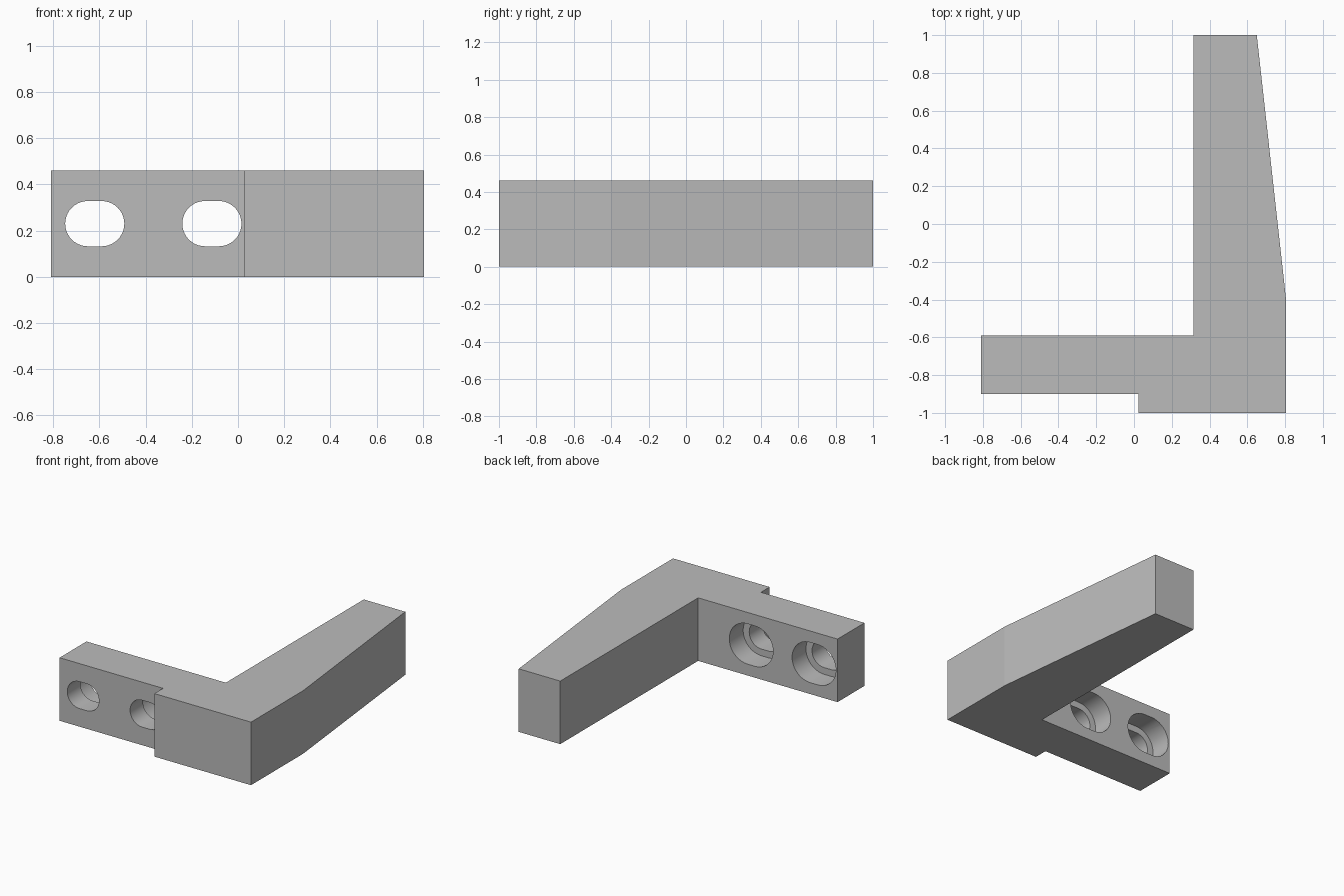
import bpy
import bmesh
from math import cos, sin, pi, radians
from mathutils import Vector

old = bpy.data.objects.get("Cube")
if old:
    bpy.data.objects.remove(old, do_unlink=True)

HEIGHT = 0.46
BACK, FRONT, LEDGE = -0.59, -0.90, -0.75

grey = bpy.data.materials.new("plain_grey")
grey.use_nodes = True
colour = (0.5, 0.5, 0.5, 1)
grey.diffuse_color = colour
grey.node_tree.nodes["Principled BSDF"].inputs["Base Color"].default_value = colour


def prism(name, outline, sweep):
    """Extrude a closed outline along a vector into a solid."""
    bm = bmesh.new()
    face = bm.faces.new([bm.verts.new(p) for p in outline])
    result = bmesh.ops.extrude_face_region(bm, geom=[face])
    moved = [v for v in result["geom"] if isinstance(v, bmesh.types.BMVert)]
    bmesh.ops.translate(bm, verts=moved, vec=Vector(sweep))
    bmesh.ops.recalc_face_normals(bm, faces=bm.faces)
    mesh = bpy.data.meshes.new(name)
    bm.to_mesh(mesh)
    bm.free()
    mesh.materials.append(grey)
    obj = bpy.data.objects.new(name, mesh)
    bpy.context.collection.objects.link(obj)
    return obj


def slot(name, x, radius, y_start, y_end, steps=20):
    """Round-ended slot cutter running along y."""
    outline = []
    for side in (1, -1):
        for i in range(steps + 1):
            a = -pi / 2 + pi * i / steps
            outline.append((x + side * (0.03 + radius * cos(a)), y_start,
                            HEIGHT / 2 + side * radius * sin(a)))
    return prism(name, outline, (0, y_end - y_start, 0))


# Angled bracket: mounting flange, stepped front pad and tapering arm
plan = [(-0.81, FRONT), (0.025, FRONT), (0.025, -1), (0.805, -1), (0.805, -0.4),
        (0.65, 1), (0.315, 1), (0.315, BACK), (-0.81, BACK)]
bracket = prism("bracket", [(x, y, 0) for x, y in plan], (0, 0, HEIGHT))

# Two screw slots, each with a wider recess at the back
for n, x in enumerate((-0.62, -0.113)):
    cutters = (slot(f"slot_cutter_{n}", x, 0.098, FRONT - 0.05, BACK + 0.05),
               slot(f"recess_cutter_{n}", x, 0.147, LEDGE, BACK + 0.05))
    for cutter in cutters:
        cutter.hide_render = True
        cutter.hide_set(True)
        cut = bracket.modifiers.new(cutter.name, "BOOLEAN")
        cut.operation = "DIFFERENCE"
        cut.solver = "EXACT"
        cut.object = cutter

# Apply the cuts and smooth the slot walls
bpy.ops.object.select_all(action="DESELECT")
bracket.select_set(True)
bpy.context.view_layer.objects.active = bracket
for mod in list(bracket.modifiers):
    cutter = mod.object
    bpy.ops.object.modifier_apply(modifier=mod.name)
    bpy.data.objects.remove(cutter, do_unlink=True)
bpy.ops.object.shade_smooth_by_angle(angle=radians(30))
# Keep the faint bend of the arm crisp
for face in bracket.data.polygons:
    if face.area > 0.1:
        face.use_smooth = False
